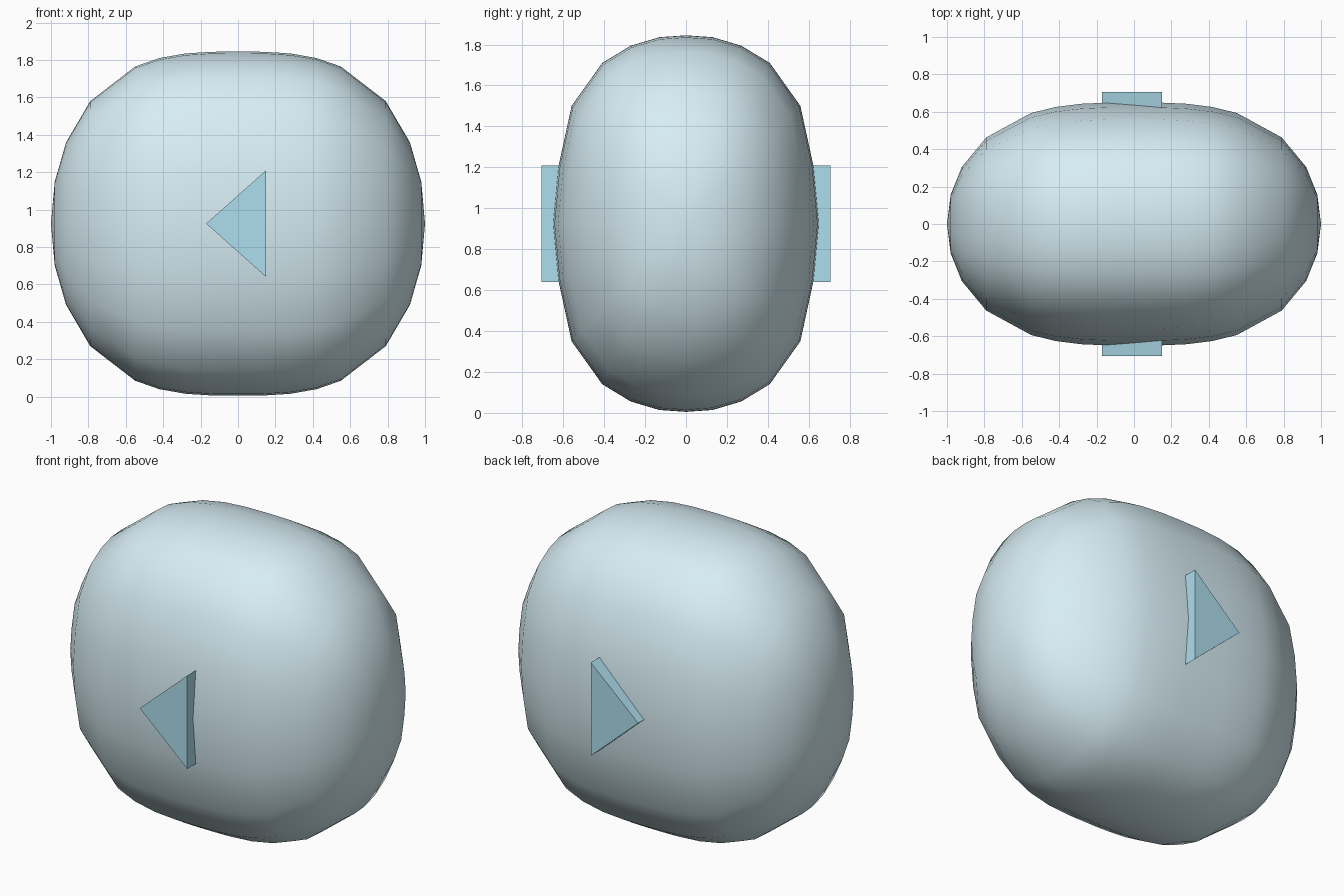
import bpy, bmesh
from mathutils import Vector

if "Cube" in bpy.data.objects:
    bpy.data.objects.remove(bpy.data.objects["Cube"])

HALF_X, HALF_Y, HALF_Z, MID_Z = 1.0, 0.65, 0.92, 0.925


def finish(bm, name, color):
    bmesh.ops.recalc_face_normals(bm, faces=bm.faces)
    me = bpy.data.meshes.new(name)
    bm.to_mesh(me)
    bm.free()
    ob = bpy.data.objects.new(name, me)
    bpy.context.collection.objects.link(ob)
    mat = bpy.data.materials.new(name + "_color")
    mat.diffuse_color = (*color, 1)
    mat.use_nodes = True
    mat.node_tree.nodes["Principled BSDF"].inputs["Base Color"].default_value = mat.diffuse_color
    me.materials.append(mat)
    return ob


# Pillow-shaped body: rounded-square rings stacked along x, closed at two poles
quarter = [(0, 1), (.2, .99), (.415, .945), (.63, .853), (.86, .625), (.96, .3), (1, 0)]
ring = (quarter
        + [(y, -z) for y, z in quarter[-2::-1]]
        + [(-y, -z) for y, z in quarter[1:]]
        + [(-y, z) for y, z in quarter[-2:0:-1]])
half = [.14, .28, .42, .55, .79, .92, .98]
stations = [-x for x in reversed(half)] + [0] + half

bm = bmesh.new()
rings = []
for x in stations:
    r = (1 - abs(x) ** 3) ** 0.5
    rings.append([bm.verts.new((x * HALF_X, y * r * HALF_Y, MID_Z + z * r * HALF_Z))
                  for y, z in ring])
n = len(ring)
for a, b in zip(rings, rings[1:]):
    for i in range(n):
        bm.faces.new((a[i], a[(i + 1) % n], b[(i + 1) % n], b[i]))
for sign, loop in ((-1, rings[0]), (1, rings[-1])):
    pole = bm.verts.new((sign * HALF_X, 0, MID_Z))
    for i in range(n):
        bm.faces.new((loop[i], loop[(i + 1) % n], pole))
for f in bm.faces:
    f.smooth = True
finish(bm, "pillow_body", (.68, .85, .91))

# Triangular arrow running through the body, showing on the front and back
bm = bmesh.new()
tri = [bm.verts.new((x, -.705, z)) for x, z in ((-.17, MID_Z), (.15, .64), (.15, 1.21))]
face = bm.faces.new(tri)
ext = bmesh.ops.extrude_face_region(bm, geom=[face], use_keep_orig=True)
bmesh.ops.translate(bm, vec=Vector((0, 1.41, 0)),
                    verts=[g for g in ext["geom"] if isinstance(g, bmesh.types.BMVert)])
finish(bm, "arrow", (.42, .73, .85))
